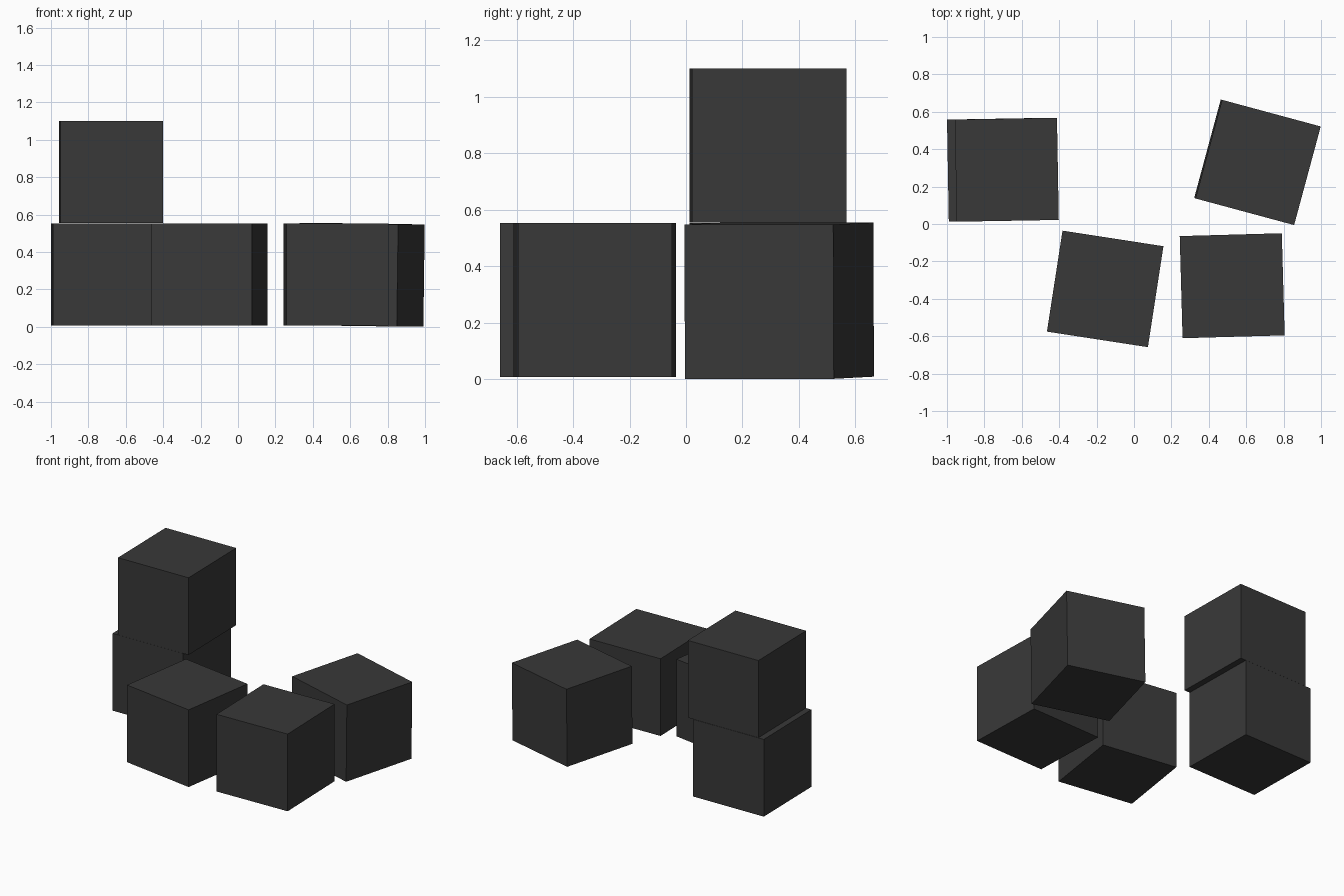
import bpy
from math import radians

if "Cube" in bpy.data.objects:
    bpy.data.objects.remove(bpy.data.objects["Cube"])

SIDE = 0.546

# dark finish shared by every block
dark = bpy.data.materials.new("dark_block")
dark.diffuse_color = (0.04, 0.04, 0.04, 1)
dark.use_nodes = True
dark.node_tree.nodes["Principled BSDF"].inputs["Base Color"].default_value = dark.diffuse_color


def block(name, x, y, z, turn, tilt=0.0):
    bpy.ops.mesh.primitive_cube_add(
        size=SIDE, location=(x, y, z), rotation=(0, radians(tilt), radians(turn)))
    ob = bpy.context.object
    ob.name = name
    ob.data.materials.append(dark)


# stacked pair at the back left
block("stack_lower_block", -0.722, 0.290, 0.280, 1.0)
block("stack_upper_block", -0.680, 0.290, 0.827, 1.0)
# loose blocks on the floor
block("front_left_block", -0.154, -0.347, 0.280, -8.75)
block("front_right_block", 0.525, -0.330, 0.280, 1.6)
# slightly tipped block at the back right
block("back_right_block", 0.660, 0.330, 0.278, -15.1, 0.8)
